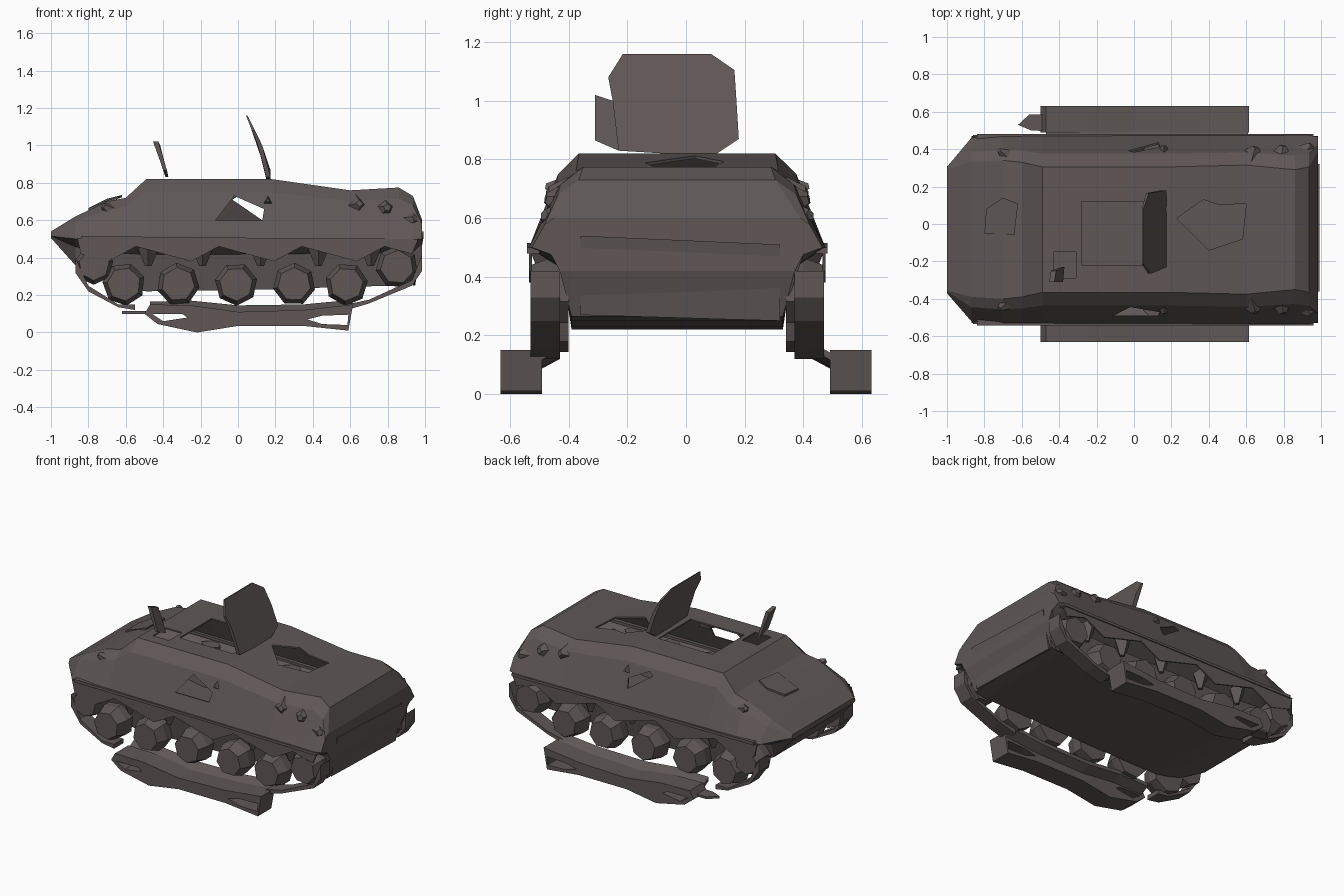
import bpy, bmesh, math
from mathutils import Vector

if "Cube" in bpy.data.objects:
    bpy.data.objects.remove(bpy.data.objects["Cube"])

C = -0.03  # hull centre line in y

paint = bpy.data.materials.new("dull_brown_grey")
paint.diffuse_color = (0.115, 0.095, 0.094, 1)
paint.use_nodes = True
paint.node_tree.nodes["Principled BSDF"].inputs["Base Color"].default_value = paint.diffuse_color


def finish(name, bm):
    bmesh.ops.recalc_face_normals(bm, faces=bm.faces)
    me = bpy.data.meshes.new(name)
    bm.to_mesh(me)
    bm.free()
    ob = bpy.data.objects.new(name, me)
    bpy.context.collection.objects.link(ob)
    me.materials.append(paint)
    return ob


def loft(name, rings):
    """Skin a row of equal-length point rings and cap both ends."""
    bm = bmesh.new()
    vs = [[bm.verts.new(p) for p in r] for r in rings]
    n = len(rings[0])
    for a, b in zip(vs, vs[1:]):
        for i in range(n):
            j = (i + 1) % n
            bm.faces.new((a[i], a[j], b[j], b[i]))
    bm.faces.new(vs[0])
    bm.faces.new(vs[-1][::-1])
    return finish(name, bm)


def prism(name, pts, a, b):
    """Extrude a 3D outline: every point is shifted by vector a and by vector b."""
    return loft(name, [[Vector(p) + Vector(v) for p in pts] for v in (a, b)])


def side_prism(name, xz, y0, y1):
    return prism(name, [(x, 0, z) for x, z in xz], (0, y0, 0), (0, y1, 0))


def box(name, x, y, z):
    pts = [(x[0], y[0], 0), (x[1], y[0], 0), (x[1], y[1], 0), (x[0], y[1], 0)]
    return prism(name, pts, (0, 0, z[0]), (0, 0, z[1]))


def ribbon(name, pts, y0, y1):
    """Strip along x with lower and upper z at each station."""
    return loft(name, [[(x, y0, lo), (x, y1, lo), (x, y1, hi), (x, y0, hi)]
                       for x, lo, hi in pts])


def cut(ob, cutter):
    m = ob.modifiers.new("cut", 'BOOLEAN')
    m.operation = 'DIFFERENCE'
    m.solver = 'EXACT'
    m.object = cutter
    bpy.context.view_layer.objects.active = ob
    bpy.ops.object.modifier_apply(modifier=m.name)
    bpy.data.objects.remove(cutter)


def section(x, zb, yb, zm, ys, zr, yr, d=0.0):
    """Ten-sided hull section: keel, lower wall, sponson edge, shoulder, roof; d insets it."""
    zs = zr - 0.22 * (zr - zm)
    ysh = yr + 0.42 * (ys - yr)
    half = [(yb - d, zb + d), (yb + 0.03 - d, zm - 0.3 * (zm - zb)),
            (ys - d, zm), (ysh - d, zs), (yr - d, zr - d)]
    return ([(x, C + y, z) for y, z in half] +
            [(x, C - y, z) for y, z in reversed(half)])


# Hull, hollowed to a thin shell
stations = [
    (-1.00, .505, .31, .52, .335, .54, .325),
    (-.87, .36, .34, .50, .49, .62, .36),
    (-.70, .27, .36, .50, .505, .70, .37),
    (-.60, .24, .36, .50, .505, .72, .36),
    (-.49, .22, .36, .50, .505, .82, .335),
    (.18, .23, .36, .50, .505, .82, .335),
    (.60, .245, .36, .50, .505, .76, .345),
    (.86, .25, .36, .50, .505, .775, .32),
    (.935, .265, .36, .50, .505, .73, .335),
    (.985, .42, .40, .50, .495, .60, .42),
]
hull = loft("hull", [section(*s) for s in stations])
inner_rings = [section(*s, d=0.01) for s in stations[1:]]
for ring, shift in ((inner_rings[0], .01), (inner_rings[-1], -.01), (inner_rings[-2], -.01)):
    ring[:] = [(x + shift, y, z) for x, y, z in ring]
cut(hull, loft("cavity", inner_rings))

# Openings in the roof and sides
cut(hull, side_prism("right_hole", [(-.12, .60), (-.02, .73), (.14, .66), (.13, .60)], -1, -.1))
cut(hull, side_prism("left_hole", [(-.03, .71), (0, .73), (.14, .66), (.13, .60)], .1, 1))
cut(hull, box("front_roof_hole", (-.28, .12), (-.22, .12), (.70, 1)))
cut(hull, box("small_roof_hole", (-.43, -.31), (-.29, -.15), (.70, 1)))
cut(hull, prism("rear_roof_hole", [(.23, .03, 0), (.40, -.14, 0), (.58, -.08, 0),
                                   (.60, .11, 0), (.46, .10, 0), (.37, .13, 0)],
                (0, 0, .65), (0, 0, 1)))


# Raised hatch doors: thick at the hinge, thin at the bent tip
def door(name, yz, spine):
    def at(z):
        for (z0, x0, t0), (z1, x1, t1) in zip(spine, spine[1:]):
            if z <= z1 or z1 == spine[-1][0]:
                k = (z - z0) / (z1 - z0)
                return x0 + k * (x1 - x0), t0 + k * (t1 - t0)
    rings = []
    for s in (-1, 1):
        rings.append([(at(z)[0] + s * at(z)[1], y, z) for y, z in yz])
    return loft(name, rings)


door("large_hatch_door", [(-.23, .83), (.09, .81), (.18, .87), (.172, 1.0), (.165, 1.105),
                          (.085, 1.16), (-.215, 1.16), (-.265, 1.08), (-.25, 1.0)],
     [(.80, .165, .01), (.90, .157, .015), (1.0, .118, .012), (1.165, .045, .004)])
door("small_hatch_door", [(-.31, .865), (-.23, .83), (-.25, 1.0), (-.31, 1.02)],
     [(.83, -.38, .008), (.97, -.415, .014), (1.03, -.445, .014)])

# Plate on the sloping nose
prism("nose_plate", [(-.80, -.05, .665), (-.64, -.06, .728), (-.62, .11, .735),
                     (-.70, .14, .715), (-.79, .08, .67)], (0, 0, -.012), (0, 0, .0))


def spike(name, loc, r, h, tip, sides=4):
    """Small pyramid-like fitting with its axis along tip."""
    bm = bmesh.new()
    bmesh.ops.create_cone(bm, cap_ends=True, segments=sides, radius1=r,
                          radius2=r * 0.25, depth=h)
    ob = finish(name, bm)
    ob.rotation_euler = Vector(tip).to_track_quat('Z', 'Y').to_euler()
    ob.location = loc
    return ob


def wheel(name, x, z, r, s, turn, y0=.37, y1=.50):
    """Seven-sided wheel, sloping to a smaller outer face."""
    rings = []
    for y, k in ((y0, 1), (y1 - .07, 1), (y1, .78)):
        rings.append([(x + r * k * math.cos(turn + i * math.tau / 7), C + s * y,
                       z + r * k * math.sin(turn + i * math.tau / 7)) for i in range(7)])
    return loft(name, rings)


for s, side in ((-1, "right"), (1, "left")):
    # Road wheels, sprocket and idler
    for i, x in enumerate((-.61, -.32, -.01, .30, .58)):
        wheel(f"road_wheel_{side}_{i}", x, .258, .115, s, .35 + i * .4)
        # Suspension brackets reaching down from the sponson
        spike(f"suspension_{side}_{i}", (x + .13, C + s * .43, .42), .07, .13, (0, 0, -1))
    wheel(f"sprocket_{side}", -.77, .36, .105, s, .2)
    wheel(f"idler_{side}", .85, .35, .115, s, .6)

    # Short skirt with a jagged lower edge below the ledge
    jag = [(.93 - i * .1475, (.42, .46, .38)[i % 3]) for i in range(13)]
    side_prism(f"skirt_{side}", [(-.86, .505), (.96, .49)] + jag, C + s * .495, C + s * .505)

    # Ledge along the sponson
    ribbon(f"ledge_{side}", [(-.84, .495, .515), (.2, .49, .505), (.96, .48, .50)],
           C + s * .47, C + s * .512)

    # Flattened track on the ground, open at both ends
    track = side_prism(f"track_{side}", [
        (-.50, .10), (-.43, .045), (-.22, .0), (0, .035), (.35, .035), (.59, .01),
        (.615, .15), (.35, .12), (0, .11), (-.25, .145), (-.47, .15)], s * .49, s * .632)
    cut(track, side_prism("gap", [(-.46, .10), (-.40, .06), (-.27, .08), (-.30, .10)], -1, 1))
    cut(track, side_prism("gap", [(.37, .07), (.45, .045), (.585, .04), (.59, .095),
                                  (.45, .09)], -1, 1))
    # Torn inner edge of the track rising towards the wheels
    loft(f"track_edge_{side}", [
        [(x, s * .495, z - .015), (x, s * .495, z + .01), (x, s * .43, z + .045),
         (x, s * .43, z + .02)]
        for x, z in ((-.47, .12), (-.25, .125), (0, .10), (.35, .105), (.61, .13))])

    # Track strips rising at both ends
    inner = (C + s * .40, C + s * .50)
    ribbon(f"track_rear_{side}", [(.58, .12, .15), (.70, .155, .175), (.93, .25, .28),
                                  (.985, .33, .42)], *inner)
    ribbon(f"track_front_{side}", [(-.87, .32, .40), (-.80, .22, .25), (-.64, .135, .15),
                                   (-.55, .12, .15)], *inner)

    # Lamps, lifting hooks and corner fittings
    spike(f"front_lamp_{side}", (-.69, C + s * .40, .655), .06, .09, (-.5, s * .4, .4), 5)
    spike(f"rear_hook_{side}", (.64, C + s * .41, .68), .08, .07, (.3, s, .3))
    spike(f"rear_fitting_{side}", (.79, C + s * .41, .66), .08, .08, (.2, s, .2), 5)
    spike(f"rear_corner_{side}", (.92, C + s * .42, .60), .08, .09, (.5, s * .6, .2), 5)
    spike(f"side_fitting_{side}", (.16, C + s * .42, .70), .05, .06, (0, s, .2), 3)

# Loose track tip ahead of the left track
prism("track_tip", [(-.62, .53, 0), (-.55, .50, 0), (-.28, .49, 0), (-.28, .59, 0),
                    (-.56, .585, 0)], (0, 0, .10), (0, 0, .115))

# Rear door leaning on the back
prism("rear_door", [(.935, -.36, .27), (.935, .32, .25), (.98, .32, .51), (.98, -.36, .54)],
      (0, 0, 0), (.012, 0, 0))
